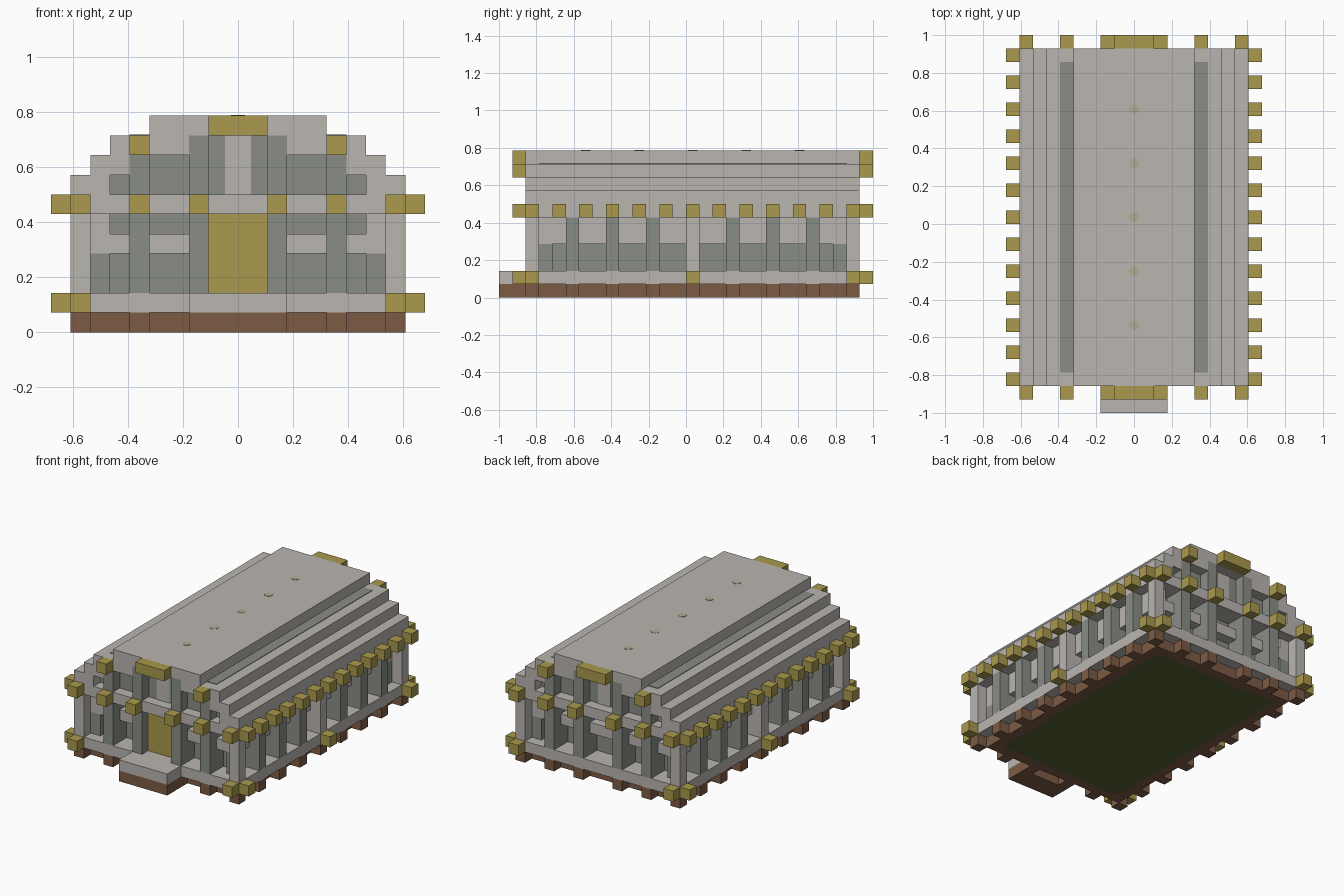
import bpy, bmesh, math
from mathutils import Matrix, Vector

cube = bpy.data.objects.get("Cube")
if cube:
    bpy.data.objects.remove(cube, do_unlink=True)

U = 1 / 14            # one block
FRONT, BACK = -12, 13  # outer wall planes, in blocks


def material(name, rgb):
    m = bpy.data.materials.new(name)
    m.use_nodes = True
    m.diffuse_color = (*rgb, 1)
    bsdf = next(n for n in m.node_tree.nodes if n.type == 'BSDF_PRINCIPLED')
    bsdf.inputs["Base Color"].default_value = (*rgb, 1)
    bsdf.inputs["Roughness"].default_value = 0.9
    return m


STONE = material("light stone", (0.49, 0.465, 0.44))
SHADE = material("dark stone", (0.255, 0.27, 0.24))
GOLD = material("gold", (0.40, 0.32, 0.075))
BROWN = material("brown brick", (0.205, 0.105, 0.06))
GREEN = material("dark green", (0.09, 0.115, 0.033))
LAMP = material("pale gold", (0.45, 0.40, 0.28))


def finish(name, bm, mat):
    me = bpy.data.meshes.new(name)
    bm.to_mesh(me)
    bm.free()
    me.materials.append(mat)
    ob = bpy.data.objects.new(name, me)
    bpy.context.collection.objects.link(ob)
    return ob


def blocks(name, mat, boxes):
    """One object out of boxes (x0, x1, y0, y1, z0, z1) in block units."""
    bm = bmesh.new()
    for x0, x1, y0, y1, z0, z1 in boxes:
        size = Vector((x1 - x0, y1 - y0, z1 - z0)) * U
        mid = Vector((x0 + x1, y0 + y1, z0 + z1)) * U / 2
        bmesh.ops.create_cube(bm, size=1, matrix=Matrix.Translation(mid) @ Matrix.Diagonal(size).to_4x4())
    return finish(name, bm, mat)


def mirror_x(boxes):
    return boxes + [(-b, -a, *rest) for a, b, *rest in boxes]


def mirror_y(boxes):
    return boxes + [(a, b, 1 - d, 1 - c, *rest) for a, b, c, d, *rest in boxes]


def four(boxes):
    return mirror_y(mirror_x(boxes))


# Foundation: floor, brick ring and the spaced footing blocks
blocks("floor", GREEN, [(-6.5, 6.5, -10, 11, 0, 1)])
blocks("foundation_ring", BROWN,
       mirror_x([(6.5, 7.5, -11, 12, 0, 1)]) + mirror_y([(-6.5, 6.5, -11, -10, 0, 1)]))
footings = mirror_x([(7.5, 8.5, y, y + 1, 0, 1) for y in range(FRONT, BACK, 3)])
footings += four([(x, x + 1, FRONT, -11, 0, 1) for x in (1.5, 4.5)])
blocks("footing_blocks", BROWN, footings)

# Porch step
blocks("porch_base", BROWN, [(-2.5, 2.5, -14, FRONT, 0, 1)])
blocks("porch_slab", STONE, [(-2.5, 2.5, -14, FRONT, 1, 2)])

# Body: plinth, recessed dark core, cornice
blocks("plinth", STONE, [(-8.5, 8.5, FRONT, BACK, 1, 2)])
blocks("window_core", SHADE,
       [(-6.5, 6.5, -10, 11, 2, 6)] + four([(6.5, 7.5, -11, -10, 2, 4)]))
blocks("cornice", STONE, [(-8.5, 8.5, FRONT, BACK, 6, 7)])

# Light posts at the corners and mid sides, with side walls and end ledges
blocks("corner_posts", STONE, four([(7.5, 8.5, FRONT, -11, 2, 6)]))
blocks("side_posts", STONE, mirror_x([(6.5, 8.5, 0, 1, 2, 6)]))
blocks("side_walls", STONE, mirror_x([(6.5, 7.5, -11, 12, 4, 6)]))
blocks("end_ledges", STONE, mirror_y([(-6.5, 6.5, -11, -10, 4, 5)]))

# Dark columns along the sides and ends
blocks("side_columns", SHADE,
       mirror_x([(6.5, 8.5, y, y + 1, 2, 6) for y in (-9, -6, -3, 3, 6, 9)]))
blocks("end_columns", SHADE,
       four([(x, x + 1, FRONT, -10, 2, 6) for x in (1.5, 4.5)]))
blocks("gable_columns", SHADE,
       four([(1.5, 2.5, FRONT, -11, 7, 10), (4.5, 5.5, FRONT, -11, 7, 9)]))

# Door
blocks("front_door", GOLD, [(-1.5, 1.5, -11.1, -10, 2, 6)])

# Stepped roof: solid sides around a recessed gable
gable, steps = [], []
for z, inner, outer in ((7, 6.5, 8.5), (8, 5.5, 7.5), (9, 2.5, 6.5)):
    gable.append((-inner, inner, -11, 12, z, z + 1))
    steps.append((inner, outer, FRONT, BACK, z, z + 1))
blocks("gable_wall", SHADE, gable)
blocks("roof_steps", STONE, mirror_x(steps))
blocks("roof_top", STONE, [(-4.5, 4.5, FRONT, BACK, 10, 11)])
blocks("gable_centre_strip", STONE, mirror_y([(-0.65, 0.65, -11.06, -11, 7, 10)]))
blocks("roof_dark_strips", SHADE, mirror_x([(4.5, 5.5, -11, 12, 10, 10.05)]))

# Gold studs: along the side cornice, on the posts and on the gables
side_studs = [(8.5, 9.5, y, y + 1, 6, 7) for y in range(FRONT, BACK, 2)]
side_studs += [(8.5, 9.5, y, y + 1, 1, 2) for y in (FRONT, 0, 12)]
blocks("side_studs", GOLD, mirror_x(side_studs))
stud_spots = [(7.5, 1), (7.5, 6), (4.5, 6), (1.5, 6), (4.5, 9)]
blocks("end_studs", GOLD, four([(x, x + 1, -13, FRONT, z, z + 1) for x, z in stud_spots]))
blocks("gable_crests", GOLD, mirror_y([(-1.5, 1.5, -13, FRONT, 10, 11)]))

# Small pale discs along the ridge
bm = bmesh.new()
for k in range(5):
    spot = Vector((0, -7.5 + 4 * k, 11)) * U
    bmesh.ops.create_cone(bm, cap_ends=True, segments=12, radius1=0.026, radius2=0.026,
                          depth=0.004, matrix=Matrix.Translation(spot))
finish("ridge_discs", bm, LAMP)
